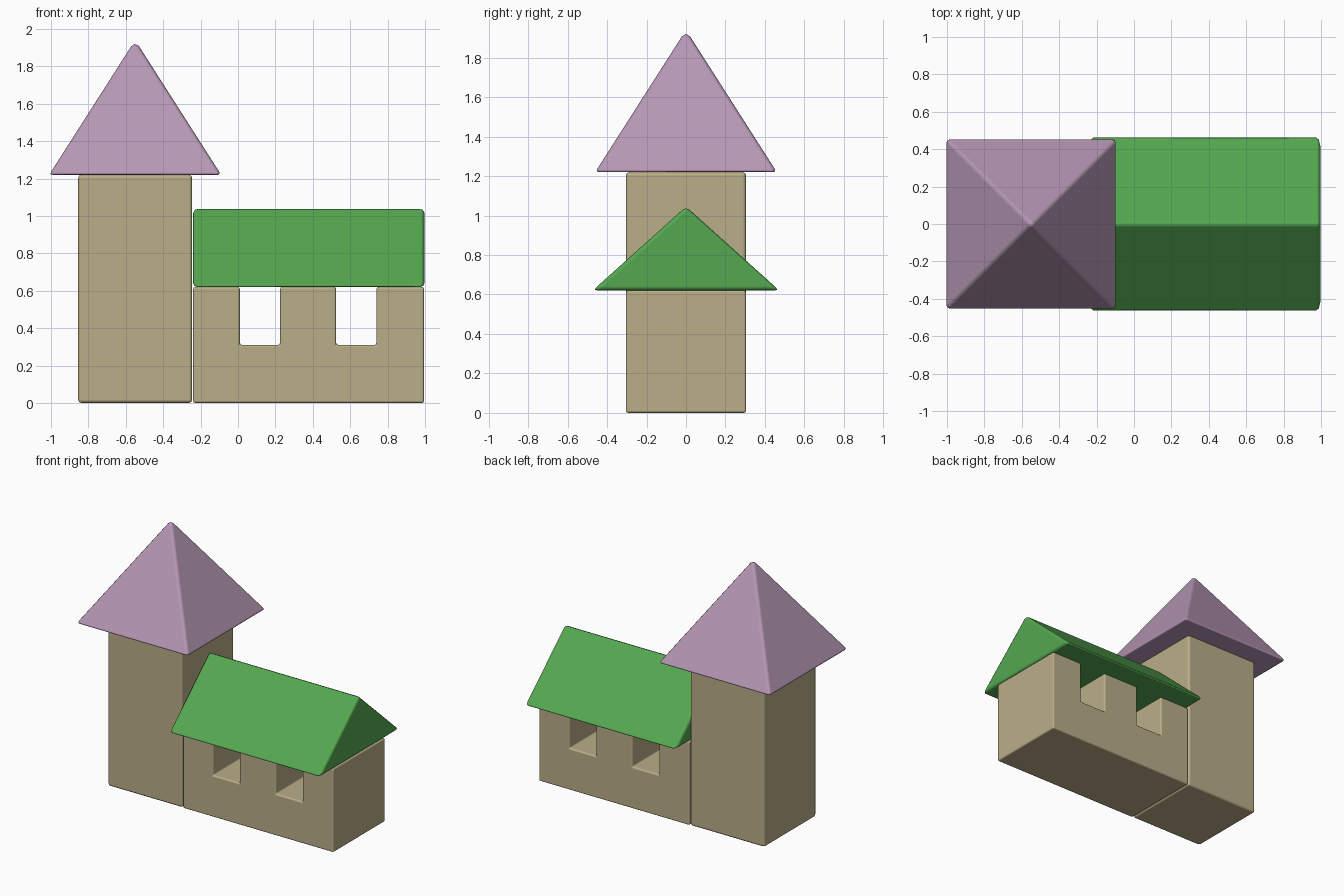
import bpy, bmesh, math
from mathutils import Vector

if "Cube" in bpy.data.objects:
    bpy.data.objects.remove(bpy.data.objects["Cube"])


def material(name, rgb):
    m = bpy.data.materials.new(name)
    m.diffuse_color = (*rgb, 1)
    m.use_nodes = True
    m.node_tree.nodes["Principled BSDF"].inputs["Base Color"].default_value = m.diffuse_color
    return m


STONE = material("sandstone", (0.49, 0.42, 0.25))
MAUVE = material("mauve", (0.47, 0.31, 0.46))
GREEN = material("green", (0.09, 0.39, 0.08))


def finish(name, bm, mat, bevel, segments=2):
    """Turn a bmesh into a softly bevelled block."""
    bmesh.ops.recalc_face_normals(bm, faces=bm.faces)
    me = bpy.data.meshes.new(name)
    bm.to_mesh(me)
    bm.free()
    ob = bpy.data.objects.new(name, me)
    bpy.context.collection.objects.link(ob)
    me.materials.append(mat)
    mod = ob.modifiers.new("soft_edges", "BEVEL")
    mod.width = bevel
    mod.segments = segments
    mod.limit_method = "ANGLE"
    mod.angle_limit = math.radians(30)
    mod.harden_normals = True
    bpy.ops.object.select_all(action="DESELECT")
    ob.select_set(True)
    bpy.context.view_layer.objects.active = ob
    bpy.ops.object.shade_smooth_by_angle(angle=math.radians(50))
    return ob


def prism(name, points, direction, mat, bevel):
    """Extrude a flat outline along a direction."""
    bm = bmesh.new()
    face = bm.faces.new([bm.verts.new(p) for p in points])
    out = bmesh.ops.extrude_face_region(bm, geom=[face])
    verts = [v for v in out["geom"] if isinstance(v, bmesh.types.BMVert)]
    bmesh.ops.translate(bm, verts=verts, vec=Vector(direction))
    return finish(name, bm, mat, bevel)


# Tower block
prism("tower", [(-0.855, -0.305, 0), (-0.245, -0.305, 0),
                (-0.245, 0.305, 0), (-0.855, 0.305, 0)],
      (0, 0, 1.22), STONE, 0.018)

# Pyramid roof on the tower
bm = bmesh.new()
base = [bm.verts.new((-0.55 + sx * 0.46, sy * 0.46, 1.22))
        for sx, sy in ((-1, -1), (1, -1), (1, 1), (-1, 1))]
apex = bm.verts.new((-0.55, 0, 1.94))
bm.faces.new(base)
for i in range(4):
    bm.faces.new((base[i], base[(i + 1) % 4], apex))
finish("tower_roof", bm, MAUVE, 0.018)

# Hall wall with two open-topped window notches
outline = [(-0.24, 0), (0.995, 0), (0.995, 0.62)]
for left, right in ((0.525, 0.74), (0.01, 0.225)):
    outline += [(right, 0.62), (right, 0.31), (left, 0.31), (left, 0.62)]
outline.append((-0.24, 0.62))
prism("hall_wall", [(x, -0.305, z) for x, z in outline],
      (0, 0.61, 0), STONE, 0.012)

# Gabled roof on the hall
prism("hall_roof", [(-0.24, -0.473, 0.62), (-0.24, 0.473, 0.62), (-0.24, 0, 1.045)],
      (1.237, 0, 0), GREEN, 0.022)
